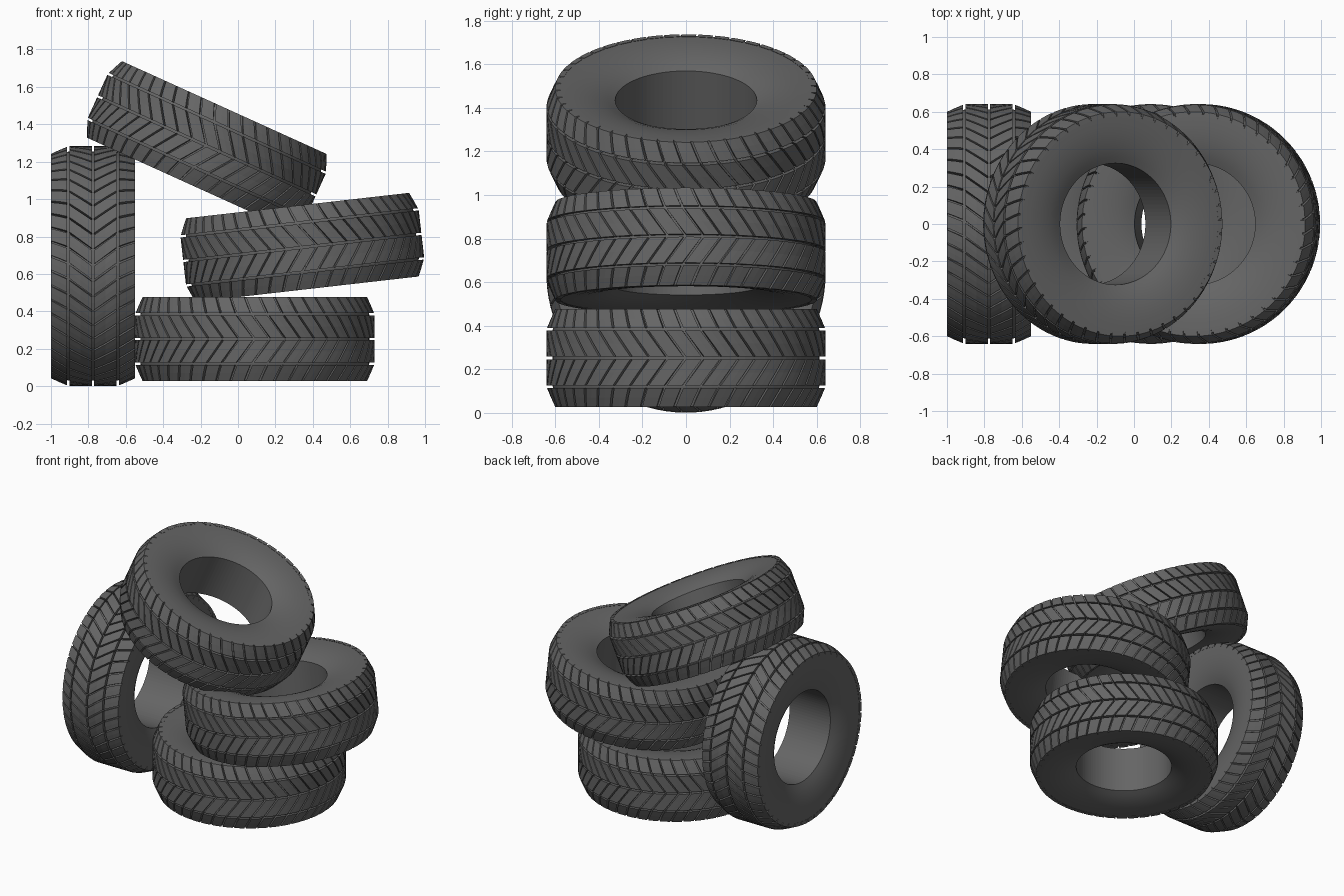
import bpy, bmesh
from math import pi, cos, sin, radians
from mathutils import Vector

if "Cube" in bpy.data.objects:
    bpy.data.objects.remove(bpy.data.objects["Cube"])

SEG = 96          # steps around the carcass
BLOCKS = 48       # tread blocks around each band


def polar(r, a, z):
    return Vector((r * cos(a), r * sin(a), z))


# Carcass: closed cross-section (radius, height) revolved about z
def carcass_mesh():
    top = [(0.325, 0.165), (0.36, 0.183), (0.41, 0.202), (0.47, 0.215),
           (0.53, 0.222), (0.588, 0.223), (0.612, 0.13)]
    prof = top + [(r, -z) for r, z in reversed(top)]
    n, side = len(prof), len(top) - 2
    bm = bmesh.new()
    rings = [[bm.verts.new(polar(r, 2 * pi * i / SEG, z)) for r, z in prof]
             for i in range(SEG)]
    for i in range(SEG):
        a, b = rings[i], rings[(i + 1) % SEG]
        for j in range(n):
            k = (j + 1) % n
            f = bm.faces.new((a[j], b[j], b[k], a[k]))
            # dished sidewalls are smooth, bore and tread base are faceted
            f.smooth = j < side or n - 1 - side <= j < n - 1
    bmesh.ops.recalc_face_normals(bm, faces=bm.faces)
    me = bpy.data.meshes.new("carcass")
    bm.to_mesh(me)
    bm.free()
    return me


# Tread: four bands of slanted blocks forming a chevron
def tread_mesh():
    bm = bmesh.new()
    step = 2 * pi / BLOCKS
    gap = 0.018

    # band stations: (height, outer radius, base radius, chevron shift)
    inner = [(0.006, 0.641, 0.605, 0.0), (0.066, 0.641, 0.605, -0.07),
             (0.126, 0.641, 0.605, -0.14)]
    outer = [(0.138, 0.638, 0.600, -0.15), (0.181, 0.620, 0.590, -0.18),
             (0.225, 0.600, 0.575, -0.21)]

    def block(a0, band, s):
        rows = []
        for z, ro, ri, sh in band:
            a = a0 + sh
            b = a + step - gap
            m = (a + b) / 2
            pts = [(ri, a), (ro, a), (ro, m), (ro, b), (ri, b)]
            rows.append([bm.verts.new(polar(r, t, s * z)) for r, t in pts])
        for p, q in zip(rows, rows[1:]):
            for j in range(4):
                bm.faces.new((p[j], p[j + 1], q[j + 1], q[j]))
            bm.faces.new((p[4], p[0], q[0], q[4]))
        bm.faces.new(rows[0])
        bm.faces.new(rows[-1])

    for i in range(BLOCKS):
        for s in (1, -1):
            for band in (inner, outer):
                block(i * step, band, s)
    bmesh.ops.recalc_face_normals(bm, faces=bm.faces)
    me = bpy.data.meshes.new("tread")
    bm.to_mesh(me)
    bm.free()
    return me


rubber = bpy.data.materials.new("rubber")
rubber.diffuse_color = (0.13, 0.13, 0.13, 1)
rubber.use_nodes = True
rubber.node_tree.nodes["Principled BSDF"].inputs["Base Color"].default_value = rubber.diffuse_color
parts = {"carcass": carcass_mesh(), "tread": tread_mesh()}
for me in parts.values():
    me.materials.append(rubber)

# Tyre pile: name, centre, tilt about y in degrees
pile = [("standing_tyre", (-0.775, 0, 0.642), 90),
        ("bottom_tyre", (0.09, 0, 0.252), 0),
        ("middle_tyre", (0.344, 0, 0.742), -6.5),
        ("top_tyre", (-0.167, 0, 1.285), 24.4)]
for name, loc, tilt in pile:
    for part, me in parts.items():
        ob = bpy.data.objects.new(f"{name}_{part}", me)
        ob.location = loc
        ob.rotation_euler = (0, radians(tilt), 0)
        bpy.context.collection.objects.link(ob)
